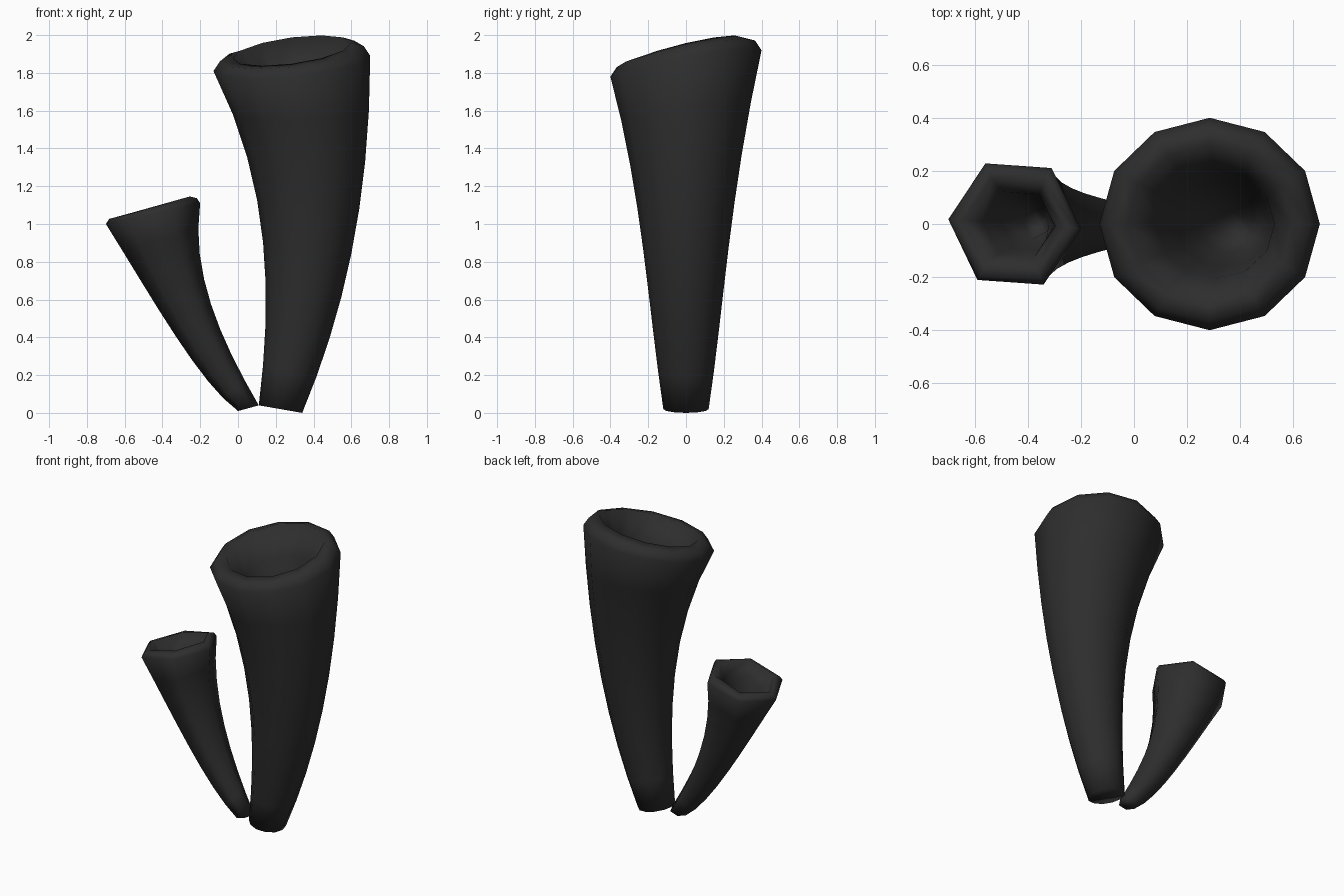
import bpy, bmesh
from math import sin, cos, pi, radians
from mathutils import Vector

if "Cube" in bpy.data.objects:
    bpy.data.objects.remove(bpy.data.objects["Cube"])

charcoal = bpy.data.materials.new("charcoal")
charcoal.use_nodes = True
charcoal.diffuse_color = (0.027, 0.027, 0.027, 1)
charcoal.node_tree.nodes["Principled BSDF"].inputs["Base Color"].default_value = charcoal.diffuse_color


def bezier(points, t):
    """Point at t on the cubic curve through four control points."""
    a, b, c, d = points
    s = 1 - t
    return a * s**3 + b * (3 * s * s * t) + c * (3 * s * t * t) + d * t**3


def add_ring(bm, left, right, depth, rise, sides, twist):
    """Closed loop spanning the left and right edge points, rising to the back."""
    angles = [2 * pi * i / sides for i in range(sides)]
    stretch = 1 / max(sin(a) for a in angles)
    centre, half = (left + right) / 2, (right - left) / 2
    ring = []
    for angle in angles:
        edge = centre + half * cos(angle + twist)
        across = stretch * sin(angle + twist)
        ring.append(bm.verts.new((edge.x, depth * across, edge.y + rise * across)))
    return ring


def make_tube(name, sides, left_edge, right_edge, depths, wall, tilt, twist):
    """Flared hollow tube whose outline follows two curved edges."""
    left_edge = [Vector(p) for p in left_edge]
    right_edge = [Vector(p) for p in right_edge]

    # Each station is (position along the tube, inset, lift), in wall thicknesses
    steps = 8
    outside = [(i / steps, 0, 0) for i in range(steps + 1)]
    lip = [(1, 0.2, 0.3), (1, 0.6, 0.4)]
    hollow = [(0.95, 1, 0), (0.85, 1, 0), (0.75, 1.1, 0), (0.7, 1.4, 0)]

    bm = bmesh.new()
    rings = []
    for t, inset, lift in outside + lip + hollow:
        inward = Vector((inset * wall, lift * wall))
        outward = Vector((-inset * wall, lift * wall))
        rings.append(add_ring(bm,
                              bezier(left_edge, t) + inward,
                              bezier(right_edge, t) + outward,
                              bezier(depths, t) - inset * wall,
                              tilt * t**3, sides, twist))

    # Skin the rings, then close the foot and the floor of the hollow
    for low, high in zip(rings, rings[1:]):
        for i in range(sides):
            j = (i + 1) % sides
            bm.faces.new((low[i], low[j], high[j], high[i]))
    bm.faces.new(reversed(rings[0]))
    bm.faces.new(rings[-1])
    bmesh.ops.recalc_face_normals(bm, faces=bm.faces)

    mesh = bpy.data.meshes.new(name)
    bm.to_mesh(mesh)
    bm.free()
    mesh.materials.append(charcoal)
    tube = bpy.data.objects.new(name, mesh)
    bpy.context.collection.objects.link(tube)
    bpy.ops.object.select_all(action="DESELECT")
    tube.select_set(True)
    bpy.context.view_layer.objects.active = tube
    bpy.ops.object.shade_smooth_by_angle(angle=radians(120))


# Tall twelve-sided tube with a thick rolled rim
make_tube("tall_tube", sides=12,
          left_edge=[(0.11, 0.04), (0.18, 0.6), (0.18, 1.2), (-0.13, 1.81)],
          right_edge=[(0.34, 0), (0.55, 0.5), (0.7, 1.1), (0.7, 1.89)],
          depths=[0.12, 0.2, 0.23, 0.4],
          wall=0.17, tilt=0.07, twist=0)

# Short six-sided tube leaning away from the shared foot
make_tube("short_tube", sides=6,
          left_edge=[(0, 0.01), (-0.2, 0.15), (-0.45, 0.6), (-0.7, 1)],
          right_edge=[(0.11, 0.04), (-0.1, 0.4), (-0.25, 0.75), (-0.2, 1.11)],
          depths=[0.05, 0.1, 0.13, 0.22],
          wall=0.09, tilt=0, twist=radians(-4))
